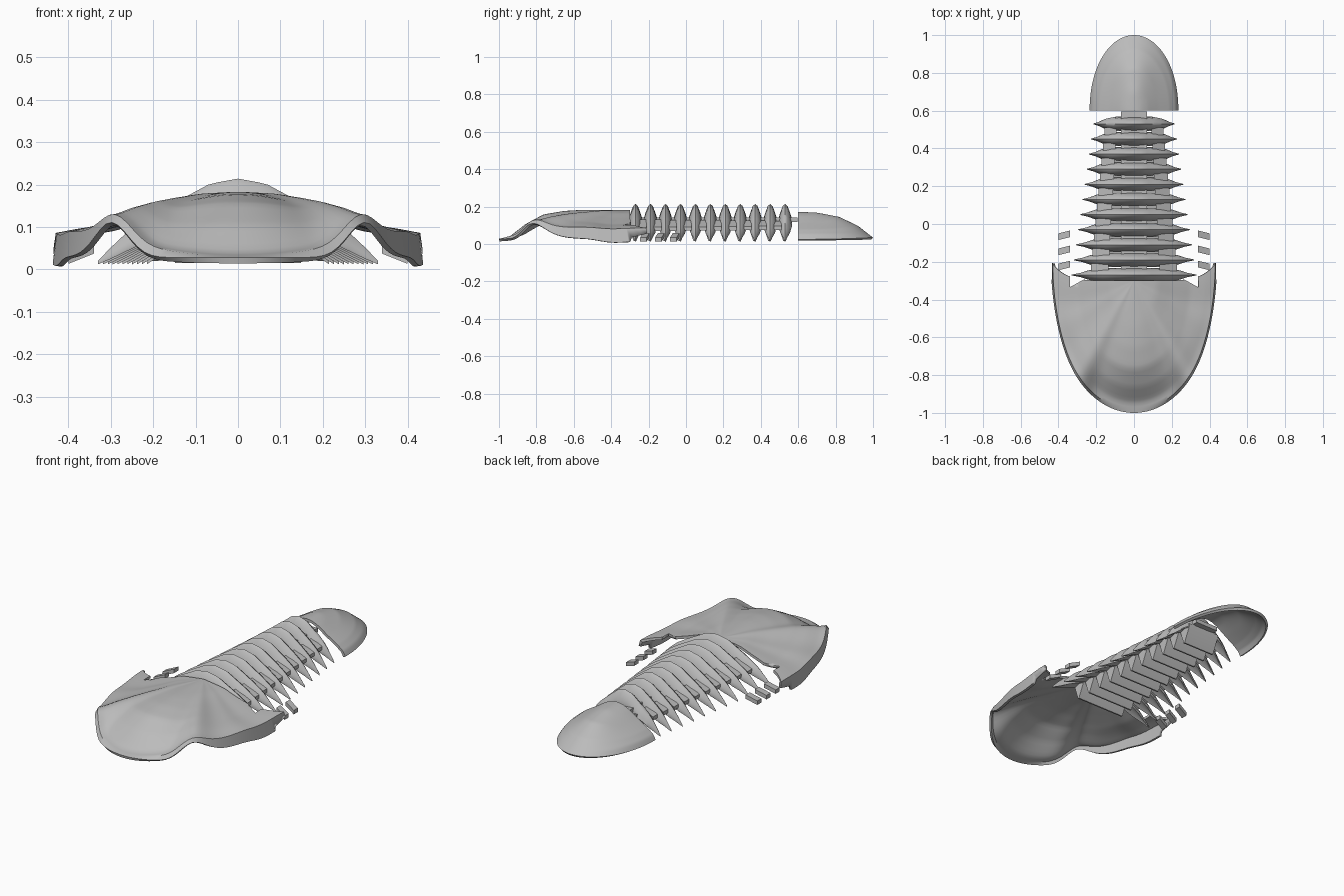
import bpy, bmesh, math

cube = bpy.data.objects.get("Cube")
if cube:
    bpy.data.objects.remove(cube)

grey = bpy.data.materials.new("stone grey")
grey.use_nodes = True
grey.diffuse_color = (0.5, 0.5, 0.5, 1)
grey.node_tree.nodes["Principled BSDF"].inputs["Base Color"].default_value = (0.5, 0.5, 0.5, 1)


def finish(name, bm, angle=40):
    bmesh.ops.recalc_face_normals(bm, faces=bm.faces)
    mesh = bpy.data.meshes.new(name)
    bm.to_mesh(mesh)
    bm.free()
    mesh.materials.append(grey)
    obj = bpy.data.objects.new(name, mesh)
    bpy.context.collection.objects.link(obj)
    bpy.ops.object.select_all(action='DESELECT')
    obj.select_set(True)
    bpy.context.view_layer.objects.active = obj
    bpy.ops.object.shade_smooth_by_angle(angle=math.radians(angle))
    return obj


def lerp(points, t):
    for (a, va), (b, vb) in zip(points, points[1:]):
        if t <= b:
            return va + (vb - va) * (t - a) / (b - a)
    return points[-1][1]


def shell(name, half_width, length, base_y, top, rim, across, along, horn, thickness):
    """Half-elliptical dome whose profile blends from the flanks to the tip."""
    rings, spokes = 28, 72
    sign = 1 if length > 0 else -1
    bm = bmesh.new()
    centre = bm.verts.new((0, base_y, top))
    rows = []
    for i in range(spokes + 1):
        a = math.pi * i / spokes
        c, s = math.cos(a), max(0, math.sin(a))
        edge = rim(abs(half_width * c), c)
        row = []
        for j in range(1, rings + 1):
            r = (j / rings) ** 0.65
            blend = s ** 3
            g = lerp(across, r) * (1 - blend) + lerp(along, r) * blend
            y = base_y + length * s ** 0.95 * r - sign * horn * c ** 8 * r ** 6
            row.append(bm.verts.new((half_width * c * r, y, edge + (top - edge) * g)))
        rows.append(row)
    for p, q in zip(rows, rows[1:]):
        bm.faces.new((centre, p[0], q[0]))
        for j in range(rings - 1):
            bm.faces.new((p[j], p[j + 1], q[j + 1], q[j]))
    bmesh.ops.recalc_face_normals(bm, faces=bm.faces)
    if sum(f.normal.z for f in bm.faces) < 0:
        bmesh.ops.reverse_faces(bm, faces=bm.faces)
    # Inner skin and closing wall
    copy = bmesh.ops.duplicate(bm, geom=list(bm.verts) + list(bm.faces))
    inner = [e for e in copy["geom"] if isinstance(e, bmesh.types.BMVert)]
    for v in inner:
        v.normal_update()
    shifts = [(v, v.normal.copy()) for v in inner]
    for v, n in shifts:
        v.co -= n * thickness
        v.co.z = max(0, v.co.z)
    bmesh.ops.bridge_loops(bm, edges=[e for e in bm.edges if e.is_boundary])
    return finish(name, bm)


def prism(name, outline, offset):
    """Solid made by pushing a flat outline along an offset."""
    bm = bmesh.new()
    face = bm.faces.new([bm.verts.new(p) for p in outline])
    far = bmesh.ops.extrude_face_region(bm, geom=[face])
    bmesh.ops.translate(bm, vec=offset,
                        verts=[v for v in far["geom"] if isinstance(v, bmesh.types.BMVert)])
    return finish(name, bm, 30)


# Head shield with a rim that arches up on both sides of the front
def head_rim(x, c):
    spread = 0.058 if x < 0.3 else 0.052
    dip = 0.02 * math.exp(-((x - 0.43) / 0.015) ** 2)
    return 0.028 - dip + 0.083 * math.exp(-((x - 0.3) / spread) ** 2)


head = shell("head_shield", 0.44, -0.7, -0.3, 0.183, head_rim,
             [(0, 1), (.27, .91), (.45, .74), (.68, .55), (.86, .48), (.98, .42), (1, 0)],
             [(0, 1), (.35, 1), (.5, .96), (.66, .84), (.8, .5), (.92, .07), (1, 0)],
             0.1, 0.014)

# Notches in the rear edge and the raised rear corners
cutters = [prism("notch_cutter", [(s * 0.34, -0.15, -0.1), (s * 0.34, -0.335, -0.1),
                                  (s * 0.25, -0.285, -0.1)], (0, 0, 0.5)) for s in (-1, 1)]
cutters.append(prism("corner_cutter", [(-0.6, -0.32, -0.05), (-0.6, -0.29, 0.035),
                                       (-0.6, -0.19, 0.06), (-0.6, -0.1, -0.05)], (1.2, 0, 0)))
for cutter in cutters:
    cutter.hide_render = True
    cutter.hide_set(True)
    cut = head.modifiers.new("cut", 'BOOLEAN')
    cut.operation, cut.object = 'DIFFERENCE', cutter

# Tail shield
shell("tail_shield", 0.235, 0.4, 0.6, 0.172, lambda x, c: 0.035 - 0.01 * c * c,
      [(0, 1), (.15, .97), (.3, .86), (.55, .6), (.8, .36), (.94, .18), (1, 0)],
      [(0, 1), (.25, .97), (.55, .8), (.8, .45), (.94, .13), (1, 0)],
      0, 0.014)

# Body segments: ridged arches tapering to a point on each side
RIDGE = [(0, .214), (.2, .202), (.38, .17), (.55, .14), (.75, .1), (.9, .055), (1, .02)]
UNDER = [(0, .125), (.2, .12), (.38, .1), (.55, .08), (.75, .05), (.9, .026), (1, .012)]
DEPTH = [(0, .036), (.5, .036), (.72, .026), (.85, .012), (1, .002)]
SECTION = [(-1, .12), (-.75, .45), (-.35, .88), (0, 1), (.35, .88),
           (.75, .45), (1, .12), (.9, 0), (0, .15), (-.9, 0)]


def segment(name, y0, half_width):
    bm = bmesh.new()
    loops = []
    steps = 28
    for i in range(steps + 1):
        u = 2 * i / steps - 1
        t, b, d = (lerp(p, abs(u)) for p in (RIDGE, UNDER, DEPTH))
        loops.append([bm.verts.new((u * half_width, y0 + d * k, b + (t - b) * h))
                      for k, h in SECTION])
    n = len(SECTION)
    for p, q in zip(loops, loops[1:]):
        for j in range(n):
            bm.faces.new((p[j], p[(j + 1) % n], q[(j + 1) % n], q[j]))
    bm.faces.new(loops[0])
    bm.faces.new(loops[-1])
    finish(name, bm, 50)


def block(name, centre, size, tilt=0.0, skew=0.0):
    bm = bmesh.new()
    bmesh.ops.create_cube(bm, size=1)
    for v in bm.verts:
        x, y, z = (a * b for a, b in zip(v.co, size))
        v.co = (centre[0] + x, centre[1] + y + x * skew, centre[2] + z + x * tilt)
    finish(name, bm, 30)


for k in range(11):
    y = 0.53 - 0.08 * k
    w = 0.215 + 0.0115 * k
    segment(f"body_segment_{k + 1}", y, w)
    # Wedge-shaped keel below each arch
    keel = w * 0.45
    prism(f"keel_{k + 1}", [(-keel, y - 0.038, 0.115), (-keel, y - 0.038, 0.1),
                            (-keel, y - 0.01, 0.015), (-keel, y - 0.002, 0.015),
                            (-keel, y + 0.038, 0.1), (-keel, y + 0.038, 0.115)], (2 * keel, 0, 0))
    # Links between neighbouring segments
    block(f"axis_link_{k + 1}", (0, y + 0.04, 0.13), (0.14, 0.05, 0.022))
    if k:
        for s in (-1, 1):
            block(f"side_link_{k + 1}", (s * w * 0.55, y + 0.04, 0.1),
                  (w * 0.28, 0.04, 0.02), -s * 0.45)

# Loose side spine tips behind the head shield
for k in range(3):
    for s in (-1, 1):
        block(f"spine_tip_{k + 1}", (s * 0.37, -0.06 - 0.08 * k, 0.036),
              (0.06, 0.035, 0.022), -s * 0.4, -s * 0.25)
